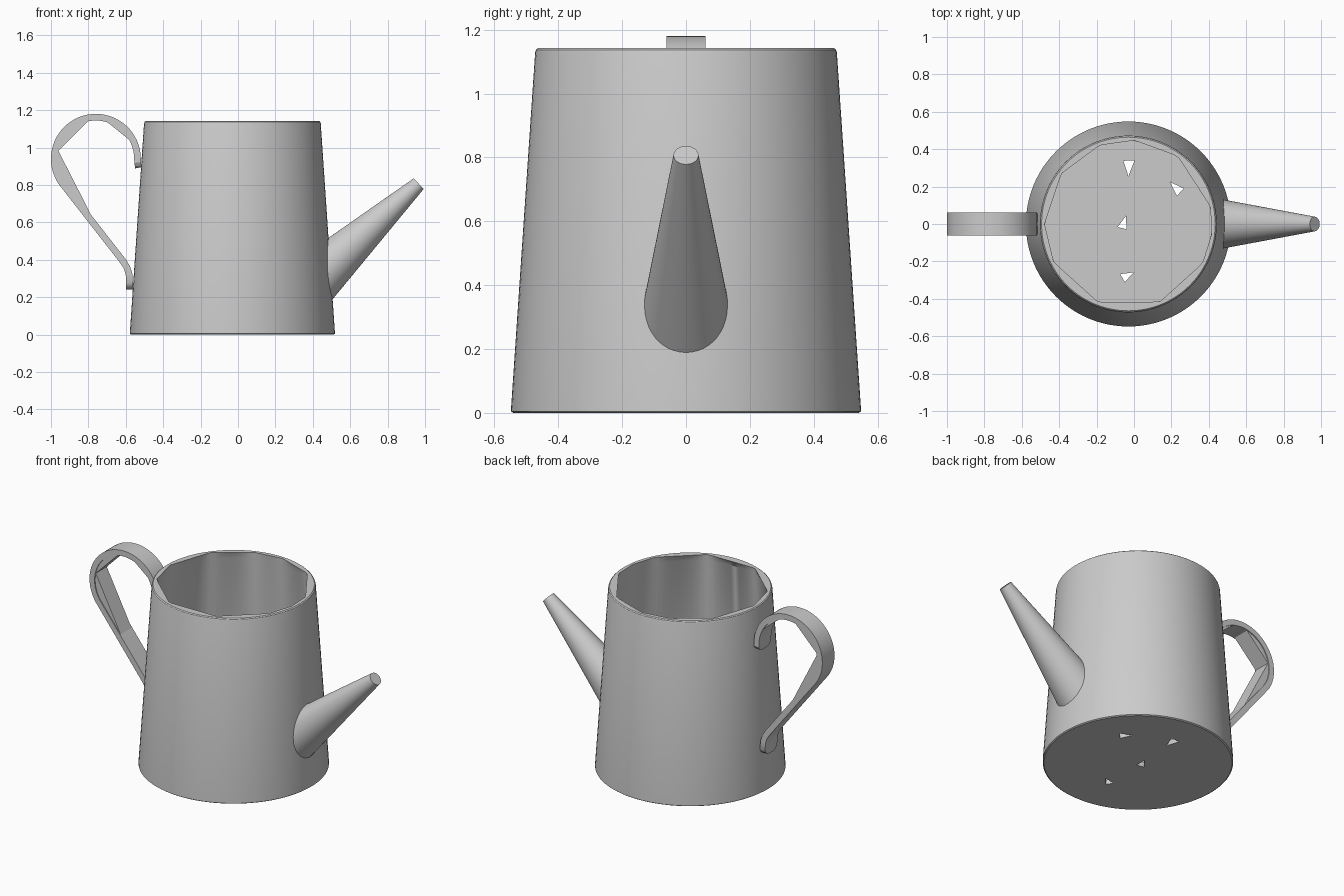
import bpy, bmesh, math
from mathutils import Vector

if "Cube" in bpy.data.objects:
    bpy.data.objects.remove(bpy.data.objects["Cube"])

CX = -0.03            # body axis
SEG = 96
TAU = 2 * math.pi


def body_radius(z):
    return 0.549 - 0.068 * z


def loft(name, rings, cap_start=True, cap_end=True, smooth=True):
    """Skin closed rings of equal length and optionally cap the ends."""
    bm = bmesh.new()
    rows = [[bm.verts.new(p) for p in ring] for ring in rings]
    n = len(rows[0])
    for a, b in zip(rows, rows[1:]):
        for i in range(n):
            j = (i + 1) % n
            bm.faces.new((a[i], a[j], b[j], b[i]))
    if cap_start:
        bm.faces.new(rows[0][::-1])
    if cap_end:
        bm.faces.new(rows[-1])
    bmesh.ops.recalc_face_normals(bm, faces=bm.faces)
    mesh = bpy.data.meshes.new(name)
    bm.to_mesh(mesh)
    bm.free()
    ob = bpy.data.objects.new(name, mesh)
    bpy.context.collection.objects.link(ob)
    if smooth:
        bpy.ops.object.select_all(action='DESELECT')
        ob.select_set(True)
        bpy.context.view_layer.objects.active = ob
        bpy.ops.object.shade_smooth_by_angle(angle=math.radians(30))
    return ob


def circle(r, z):
    return [(CX + r * math.cos(TAU * i / SEG), r * math.sin(TAU * i / SEG), z)
            for i in range(SEG)]


def faceted_circle(r, z, corners):
    """Same point count as circle(), but flattened onto chords between corners."""
    ring = []
    for i in range(SEG):
        t = 360 * i / SEG
        for a, b in zip(corners, corners[1:] + [corners[0] + 360]):
            if a <= t < b or a <= t + 360 < b:
                mid, half = math.radians((a + b) / 2), math.radians((b - a) / 2)
                t = math.radians(t)
                d = r * math.cos(half) / math.cos(t - mid)
                ring.append((CX + d * math.cos(t), d * math.sin(t), z))
                break
    return ring


# Body: tapered open can with a wall, softened edges and a faceted inner lip
lip = [12, 54, 86, 110, 143, 180, 207, 249, 292, 332, 353]
body = loft("body", [
    circle(0.541, 0), circle(0.548, 0.005), circle(0.548, 0.012),
    circle(0.4725, 1.128), circle(0.470, 1.137), circle(0.464, 1.142),
    faceted_circle(0.448, 1.142, lip), circle(0.446, 1.10), circle(0.518, 0.03)])

# Drain holes: small triangular cuts through the floor
for k, (x, y, size, turn) in enumerate([(-0.03, 0.31, 0.055, -1.57), (0.23, 0.19, 0.05, 2.4),
                                        (-0.055, 0.0, 0.045, 1.3), (-0.04, -0.28, 0.045, 0.5)]):
    tri = [(x + size * s * math.cos(turn + a), y + size * s * math.sin(turn + a))
           for a, s in ((0, 1.0), (2.3, 0.8), (3.9, 0.7))]
    cutter = loft(f"drain_hole_cutter_{k + 1}",
                  [[(px, py, z) for px, py in tri] for z in (-0.05, 0.08)], smooth=False)
    cutter.hide_render = True
    cutter.hide_set(True)
    cut = body.modifiers.new("drain_hole", 'BOOLEAN')
    cut.operation, cut.solver, cut.object = 'DIFFERENCE', 'EXACT', cutter

# Spout: cone whose base is trimmed to the body wall
tip = Vector((0.966, 0, 0.807))
ang = math.radians(42.7)
axis = Vector((math.cos(ang), 0, math.sin(ang)))
up = Vector((-math.sin(ang), 0, math.cos(ang)))
side = Vector((0, 1, 0))


def spout_point(s, phi):
    r = 0.039 + 0.136 * s
    return tip - axis * s + (up * math.sin(phi) + side * math.cos(phi)) * r


def wall_distance(phi):
    lo, hi = 0.0, 0.9
    for _ in range(30):
        mid = (lo + hi) / 2
        p = spout_point(mid, phi)
        if math.hypot(p.x - CX, p.y) > body_radius(p.z) - 0.01:
            lo = mid
        else:
            hi = mid
    return hi


phis = [TAU * i / 48 for i in range(48)]
loft("spout", [[spout_point(wall_distance(p), p) for p in phis],
               [spout_point(0, p) for p in phis]], cap_start=False)

# Handle: strap following a hook-shaped path (x, z)
HC = Vector((-0.76, 0.94))
path = [Vector((-0.532, 0.892)), Vector((-0.534, 0.902)), Vector((-0.536, 0.92))]
first_arc = len(path)
path += [HC + 0.2225 * Vector((math.cos(math.radians(a)), math.sin(math.radians(a))))
         for a in range(0, 219, 6)]
path += [Vector(p) for p in ((-0.935, 0.803), (-0.80, 0.63), (-0.615, 0.393), (-0.594, 0.36),
                             (-0.583, 0.325), (-0.58, 0.275), (-0.58, 0.255), (-0.58, 0.242))]
last = len(path) - 1
inner, sections = [], []
for i, p in enumerate(path):
    t = (path[min(i + 1, last)] - path[max(i - 1, 0)]).normalized()
    n = Vector((t.y, -t.x)) * 0.0178          # points away from the loop
    end = min(i, last - i)
    w = (0.03, 0.05, 0.061)[min(end, 2)]
    o, q = p + n, p - n
    inner.append(q)
    sections.append([(o.x, -w, o.y), (o.x, w, o.y), (q.x, w, q.y), (q.x, -w, q.y)])
loft("handle", sections)

# Flat facets filling the inner bends of the handle
arc = lambda deg: first_arc + deg // 6
straight_mid = arc(216) + 2
for k, (a, b) in enumerate([(arc(30), arc(72)), (arc(102), arc(168)),
                            (arc(168), straight_mid)]):
    loft(f"handle_inner_facet_{k + 1}",
         [[(p.x, y, p.y) for p in inner[a:b + 1]] for y in (-0.055, 0.055)], smooth=False)
